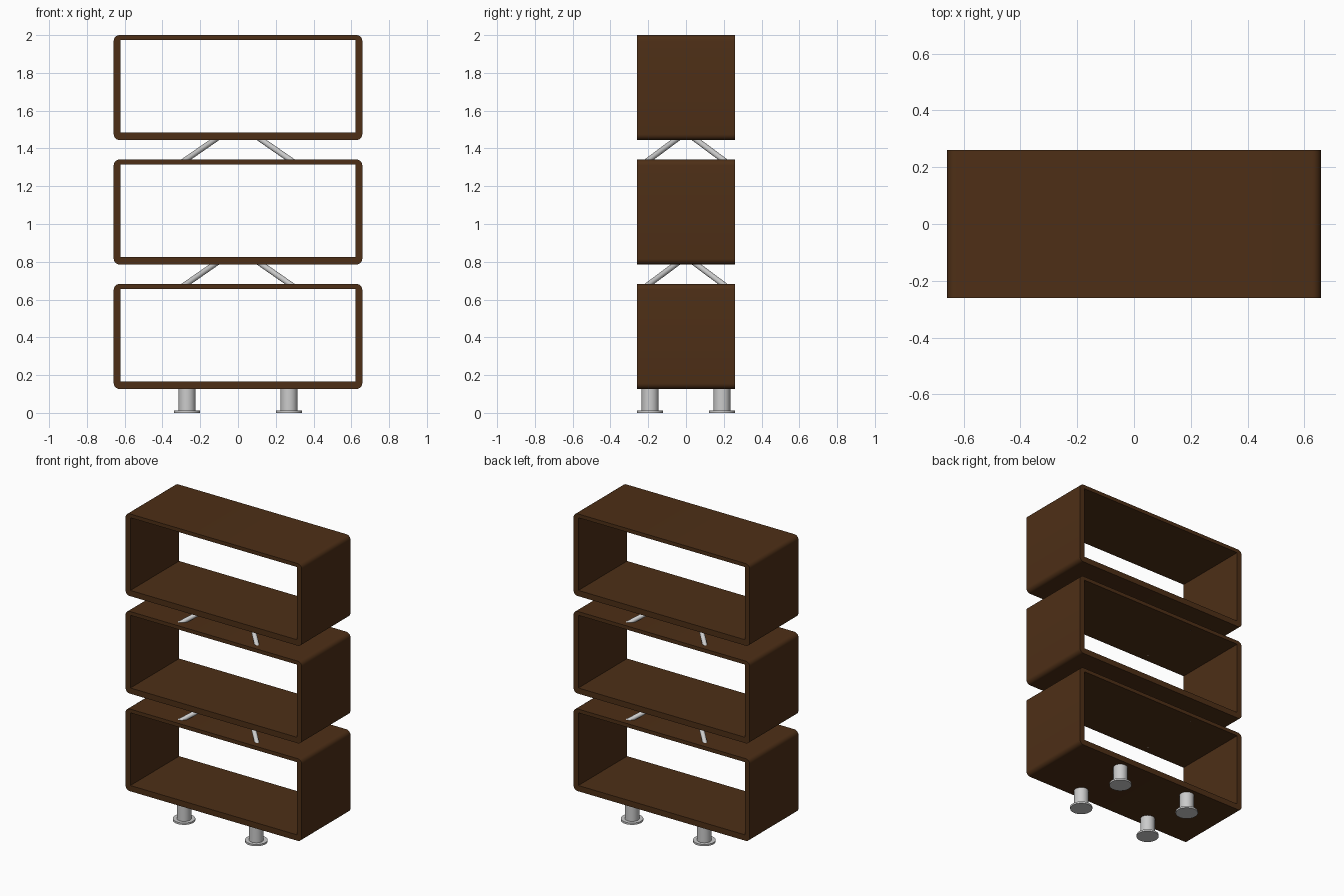
import bpy, bmesh, math
from mathutils import Vector

if "Cube" in bpy.data.objects:
    bpy.data.objects.remove(bpy.data.objects["Cube"])

W, D, H = 0.658, 0.26, 0.555        # half width, half depth, box height
BASES = (0.127, 0.786, 1.445)       # underside of each box
R = 0.03                            # outer corner radius

wood = bpy.data.materials.new("dark_wood")
wood.diffuse_color = (0.075, 0.028, 0.008, 1)
wood.use_nodes = True
wood.node_tree.nodes["Principled BSDF"].inputs["Base Color"].default_value = wood.diffuse_color


def finish(name, bm, mat=None):
    bmesh.ops.recalc_face_normals(bm, faces=bm.faces)
    me = bpy.data.meshes.new(name)
    bm.to_mesh(me)
    bm.free()
    ob = bpy.data.objects.new(name, me)
    bpy.context.collection.objects.link(ob)
    if mat:
        me.materials.append(mat)
    bpy.context.view_layer.objects.active = ob
    ob.select_set(True)
    bpy.ops.object.shade_smooth_by_angle(angle=math.radians(35))
    ob.select_set(False)
    return ob


def open_box(name, z0):
    # rounded outer loop paired with a square inner loop, seen from the front
    outer, inner = [], []
    t, bottom, top = 0.036, 0.039, 0.025
    steps = 6
    corners = ((1, 1), (-1, 1), (-1, 0), (1, 0))
    for i, (sx, up) in enumerate(corners):
        cx, cz = sx * (W - R), z0 + (H - R if up else R)
        for k in range(steps + 1):
            a = math.pi / 2 * (i + k / steps)
            outer.append((cx + R * math.cos(a), cz + R * math.sin(a)))
        inner.append((sx * (W - t), z0 + (H - top if up else bottom)))
    bm = bmesh.new()
    o = [[bm.verts.new((x, y, z)) for x, z in outer] for y in (-D, D)]
    n = [[bm.verts.new((x, y, z)) for x, z in inner] for y in (-D, D)]
    for loop in (o, n):
        c = len(loop[0])
        for i in range(c):
            j = (i + 1) % c
            bm.faces.new((loop[0][i], loop[0][j], loop[1][j], loop[1][i]))
    m = steps + 1
    for s in (0, 1):
        for i in range(4):
            arc = o[s][i * m:(i + 1) * m]
            for a, b in zip(arc, arc[1:]):
                bm.faces.new((a, b, n[s][i]))
            j = (i + 1) % 4
            bm.faces.new((arc[-1], o[s][j * m], n[s][j], n[s][i]))
    return finish(name, bm, wood)


def rod(name, a, b, r, sides=24):
    a, b = Vector(a), Vector(b)
    bm = bmesh.new()
    bmesh.ops.create_cone(bm, cap_ends=True, segments=sides, radius1=r,
                          radius2=r, depth=(b - a).length)
    rot = (b - a).to_track_quat('Z', 'Y').to_matrix().to_4x4()
    rot.translation = (a + b) / 2
    bm.transform(rot)
    return finish(name, bm)


# three stacked open boxes
for label, z in zip(("lower", "middle", "upper"), BASES):
    open_box(label + "_box", z)

for sx in (-1, 1):
    for sy in (-1, 1):
        tag = ("left" if sx < 0 else "right") + ("_front" if sy < 0 else "_back")
        # short legs with disc feet
        x, y = sx * 0.27, sy * 0.19
        rod(tag + "_leg", (x, y, 0.005), (x, y, BASES[0] + 0.005), 0.045)
        rod(tag + "_foot", (x, y, 0), (x, y, 0.012), 0.069, 32)
        # slanted struts between the boxes, ends sunk in the boards
        for label, z in zip(("low", "high"), BASES[1:]):
            low = Vector((sx * 0.275, sy * 0.195, z - 0.104))
            high = Vector((sx * 0.125, sy * 0.055, z))
            d = (high - low) * 0.12
            rod(f"{tag}_{label}_strut", low - d, high + d, 0.015, 16)
